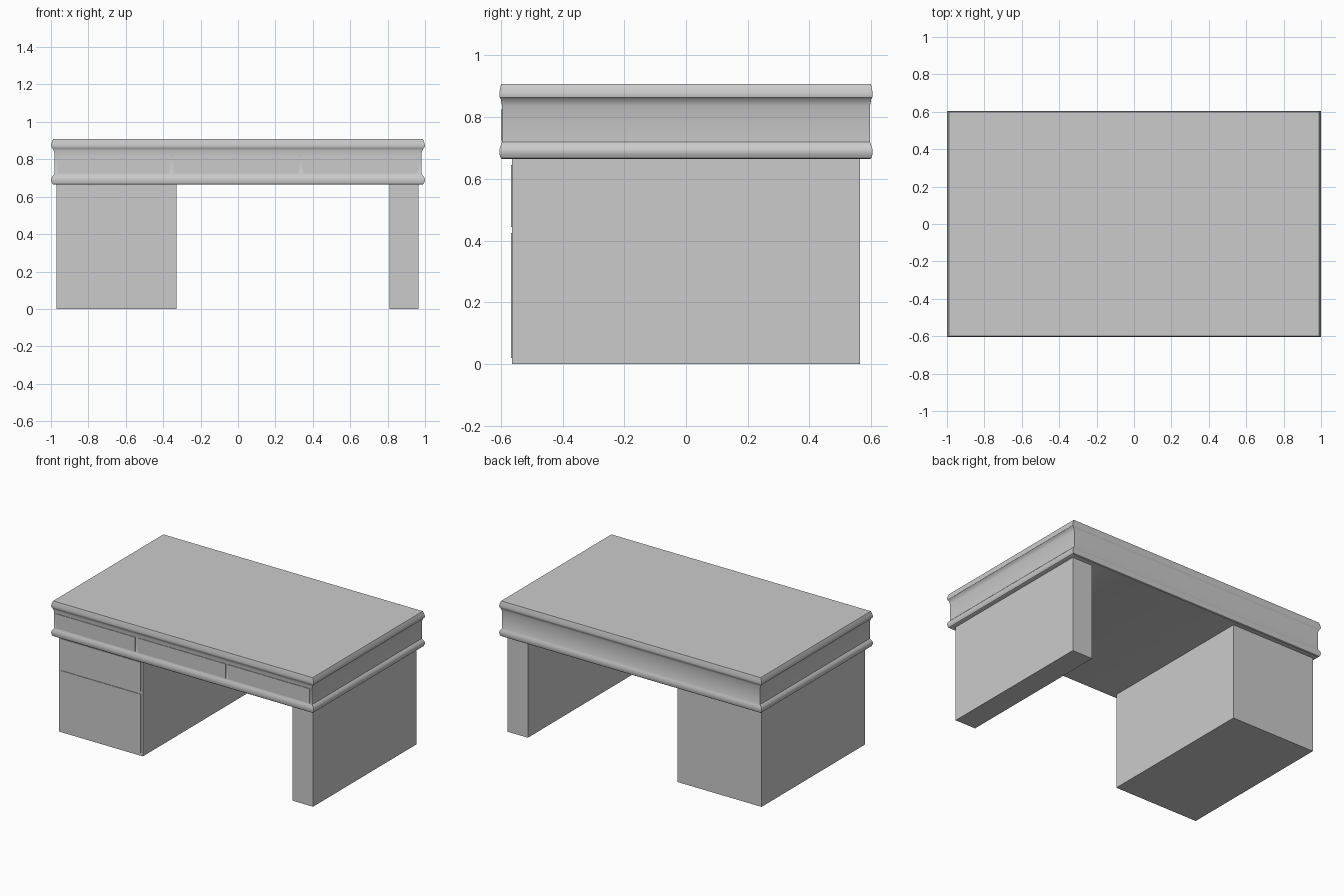
import bpy, bmesh

if "Cube" in bpy.data.objects:
    bpy.data.objects.remove(bpy.data.objects["Cube"])


def finish(name, bm):
    bmesh.ops.recalc_face_normals(bm, faces=bm.faces)
    me = bpy.data.meshes.new(name)
    bm.to_mesh(me)
    bm.free()
    ob = bpy.data.objects.new(name, me)
    bpy.context.collection.objects.link(ob)
    return ob


def box(name, x0, x1, y0, y1, z0, z1):
    bm = bmesh.new()
    bmesh.ops.create_cube(bm, size=1)
    for v in bm.verts:
        v.co = ((x0 + x1) / 2 + v.co.x * (x1 - x0),
                (y0 + y1) / 2 + v.co.y * (y1 - y0),
                (z0 + z1) / 2 + v.co.z * (z1 - z0))
    return finish(name, bm)


def moulded_slab(name, profile):
    """Rectangular rings (half x, half y, z) joined upwards and capped."""
    bm = bmesh.new()
    rings = [[bm.verts.new((sx * hx, sy * hy, z))
              for sx, sy in ((-1, -1), (1, -1), (1, 1), (-1, 1))]
             for hx, hy, z in profile]
    for a, b in zip(rings, rings[1:]):
        for i in range(4):
            j = (i + 1) % 4
            bm.faces.new((a[i], a[j], b[j], b[i]))
    bm.faces.new(rings[0][::-1])
    bm.faces.new(rings[-1])
    ob = finish(name, bm)
    bpy.context.view_layer.objects.active = ob
    ob.select_set(True)
    bpy.ops.object.shade_smooth_by_angle(angle=0.6)
    ob.select_set(False)
    return ob


# Desk top with beaded upper and lower mouldings around the frieze
moulded_slab("desk_top", [
    (0.984, 0.596, 0.664), (0.992, 0.601, 0.668), (0.998, 0.604, 0.680),
    (1.000, 0.605, 0.690), (0.997, 0.603, 0.702), (0.990, 0.599, 0.712),
    (0.982, 0.596, 0.720), (0.982, 0.596, 0.836), (0.986, 0.598, 0.846),
    (0.992, 0.600, 0.859), (0.998, 0.604, 0.864), (1.000, 0.605, 0.872),
    (0.998, 0.604, 0.882), (0.994, 0.602, 0.896), (0.988, 0.599, 0.908)])

# Pedestals
box("left_pedestal", -0.97, -0.33, -0.563, 0.563, 0, 0.666)
box("right_pedestal", 0.81, 0.966, -0.563, 0.563, 0, 0.666)

# Three frieze drawer fronts
for n, (x0, x1) in enumerate(((-0.966, -0.365), (-0.345, 0.325), (0.345, 0.966))):
    box(f"frieze_drawer_{n + 1}", x0, x1, -0.6, -0.59, 0.725, 0.825)

# Two pedestal drawer fronts
for n, (z0, z1) in enumerate(((0.02, 0.425), (0.445, 0.645))):
    box(f"pedestal_drawer_{n + 1}", -0.955, -0.345, -0.567, -0.555, z0, z1)
